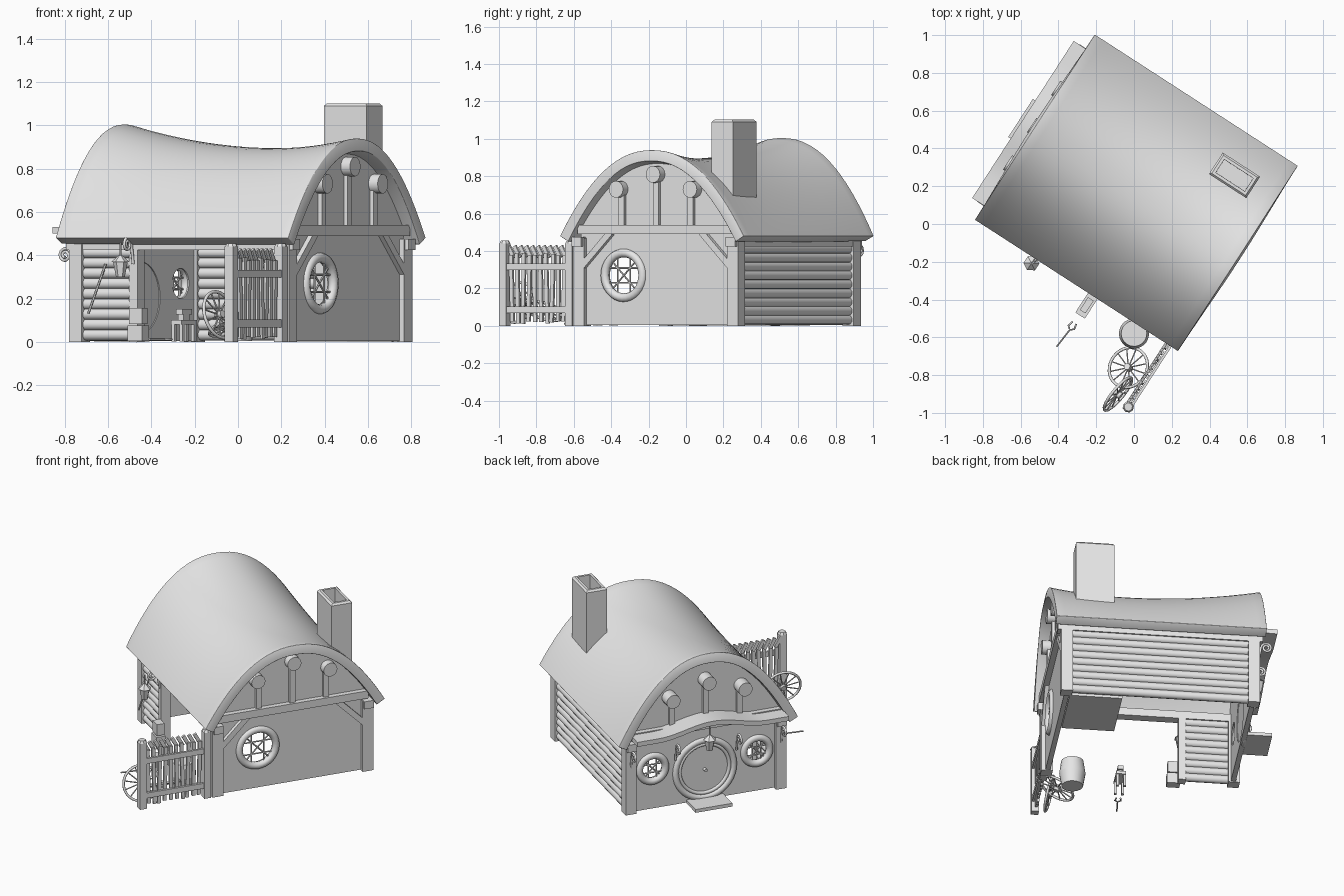
import bpy, bmesh, math, random
from mathutils import Matrix, Vector

random.seed(4)
old = bpy.data.objects.get("Cube")
if old:
    bpy.data.objects.remove(old)

# House frame: X along the ridge, Y across it, turned on the plot
HOUSE = Matrix.Translation((0.0125, 0.165, 0)) @ Matrix.Rotation(math.radians(-32.9), 4, 'Z')
grey = bpy.data.materials.new("plain_grey")
grey.use_nodes = True
grey.diffuse_color = (0.8, 0.8, 0.8, 1)
grey.node_tree.nodes["Principled BSDF"].inputs["Base Color"].default_value = (0.8, 0.8, 0.8, 1)
smooth_parts = []


def finish(name, data, smooth=False):
    obj = bpy.data.objects.new(name, data)
    bpy.context.collection.objects.link(obj)
    data.materials.append(grey)
    obj.matrix_world = HOUSE
    if smooth:
        smooth_parts.append(obj)
    return obj


def from_bm(name, bm, smooth=False):
    bmesh.ops.recalc_face_normals(bm, faces=bm.faces)
    mesh = bpy.data.meshes.new(name)
    bm.to_mesh(mesh)
    bm.free()
    return finish(name, mesh, smooth)


def box(name, centre, size, turn=Matrix()):
    bm = bmesh.new()
    bmesh.ops.create_cube(bm, size=1, matrix=Matrix.Translation(centre) @ turn @ Matrix.Diagonal((*size, 1)))
    return from_bm(name, bm)


def rod(name, a, b, r, r2=None, sides=12):
    a, b = Vector(a), Vector(b)
    turn = (b - a).to_track_quat('Z', 'Y').to_matrix().to_4x4()
    bm = bmesh.new()
    bmesh.ops.create_cone(bm, cap_ends=True, segments=sides, radius1=r, radius2=r if r2 is None else r2,
                          depth=(b - a).length, matrix=Matrix.Translation((a + b) / 2) @ turn)
    return from_bm(name, bm, sides > 8)


def tube(name, points, r, closed=False):
    curve = bpy.data.curves.new(name, 'CURVE')
    curve.dimensions, curve.bevel_depth, curve.bevel_resolution = '3D', r, 2
    curve.use_fill_caps = True
    spline = curve.splines.new('POLY')
    spline.points.add(len(points) - 1)
    for p, co in zip(spline.points, points):
        p.co = (*co, 1)
    spline.use_cyclic_u = closed
    return finish(name, curve)


def circle(centre, r, a_axis, b_axis, n=32):
    c, a, b = Vector(centre), Vector(a_axis), Vector(b_axis)
    return [c + r * (math.cos(t) * a + math.sin(t) * b) for t in (2 * math.pi * i / n for i in range(n))]


def apply_modifiers(obj):
    graph = bpy.context.evaluated_depsgraph_get()
    mesh = bpy.data.meshes.new_from_object(obj.evaluated_get(graph))
    obj.modifiers.clear()
    obj.data = mesh


# Saddle-backed thatch roof
def ridge(x):
    return 0.895 + (0.11 * ((0.2 - x) / 0.84) ** 2 if x < 0.2 else 0.045 * ((x - 0.2) / 0.44) ** 2)


def roof_z(x, y):
    return ridge(x) - (ridge(x) - 0.48) * abs(y / 0.585) ** 2.2


bm = bmesh.new()
NX, NY = 24, 40
grid = []
for i in range(NX + 1):
    x = -0.64 + 1.28 * i / NX
    ys = [0.585 * math.sin(math.pi / 2 * (2 * j / NY - 1)) for j in range(NY + 1)]
    grid.append([bm.verts.new((x, y, roof_z(x, y))) for y in ys])
for p, q in zip(grid, grid[1:]):
    for j in range(NY):
        bm.faces.new((p[j], q[j], q[j + 1], p[j + 1]))
roof = from_bm("thatch_roof", bm, True)
solid = roof.modifiers.new("thickness", 'SOLIDIFY')
solid.thickness, solid.offset = 0.06, -1
bevel = roof.modifiers.new("round_edge", 'BEVEL')
bevel.width, bevel.segments, bevel.limit_method, bevel.angle_limit = 0.022, 3, 'ANGLE', math.radians(50)
apply_modifiers(roof)


# End walls with round openings
def end_wall(name, x, holes):
    ys = [0.49 - 0.98 * i / 28 for i in range(29)]
    outline = [(-0.49, 0.005), (0.49, 0.005)] + [(y, roof_z(x, y) - 0.04) for y in ys]
    bm = bmesh.new()
    face = bm.faces.new([bm.verts.new((x - 0.015, y, z)) for y, z in outline])
    out = bmesh.ops.extrude_face_region(bm, geom=[face])
    bmesh.ops.translate(bm, vec=(0.03, 0, 0), verts=[v for v in out["geom"] if isinstance(v, bmesh.types.BMVert)])
    wall = from_bm(name, bm)
    cutters = []
    for y, z, r in holes:
        cutter = rod("wall_cutter", (x - 0.1, y, z), (x + 0.1, y, z), r, sides=32)
        smooth_parts.remove(cutter)
        cutter.hide_render = True
        cut = wall.modifiers.new("opening", 'BOOLEAN')
        cut.object, cut.operation, cut.solver = cutter, 'DIFFERENCE', 'EXACT'
        cutters.append(cutter)
    bpy.context.view_layer.update()
    apply_modifiers(wall)
    for cutter in cutters:
        bpy.data.objects.remove(cutter)


def round_window(x, y, z, r):
    tube("window_ring", circle((x, y, z), r + 0.015, (0, 1, 0), (0, 0, 1)), 0.024, True)
    for s in (-1, 1):
        k = s * r * 0.38
        half = math.sqrt(r * r - k * k)
        rod("window_bar", (x, y + k, z - half), (x, y + k, z + half), 0.005, sides=6)
        rod("window_bar", (x, y - half, z + k), (x, y + half, z + k), 0.005, sides=6)
        d = r * 0.7
        rod("window_bar", (x, y - d, z - s * d), (x, y + d, z + s * d), 0.005, sides=6)


end_wall("window_gable", 0.565, [(-0.22, 0.27, 0.105)])
round_window(0.575, -0.22, 0.27, 0.105)
end_wall("door_gable", -0.565, [(-0.34, 0.27, 0.07), (0.34, 0.27, 0.07), (0, 0.205, 0.165)])
for y in (-0.34, 0.34):
    round_window(-0.575, y, 0.27, 0.07)

# Round door, frame, knob and step
rod("round_door", (-0.555, 0, 0.205), (-0.575, 0, 0.205), 0.17, sides=40)
for r, thick in ((0.19, 0.022), (0.162, 0.012)):
    tube("door_frame", circle((-0.575, 0, 0.21), r, (0, 1, 0), (0, 0, 1), 40), thick, True)
rod("door_knob", (-0.57, 0, 0.205), (-0.6, 0, 0.205), 0.01)
box("door_step", (-0.655, 0, 0.012), (0.15, 0.24, 0.022))

# Wavy canopy over the door
bm = bmesh.new()
rows = []
for i in range(33):
    y = -0.495 + 0.99 * i / 32
    z = 0.505 + 0.055 * (0.5 + 0.5 * math.cos(min(abs(y) / 0.36, 1) * math.pi))
    rows.append([bm.verts.new((x, y, z + dz)) for x, dz in ((-0.56, 0), (-0.715, -0.005), (-0.715, 0.025), (-0.56, 0.03))])
for p, q in zip(rows, rows[1:]):
    for k in range(4):
        bm.faces.new((p[k], q[k], q[k - 3], p[k - 3]))
bm.faces.new(rows[0])
bm.faces.new(rows[-1])
from_bm("door_canopy", bm, True)

# Timber frame: posts, plates, tie beams, braces, studs and purlins
for x in (-0.57, 0.57):
    out = 0.025 if x > 0 else -0.025
    for y in (-0.49, 0.49):
        box("corner_post", (x, y, 0.235), (0.07, 0.07, 0.47))
        s = 1 if y > 0 else -1
        if x > 0:
            turn = Matrix.Rotation(s * math.radians(45), 4, 'X')
            box("corner_brace", (x + 0.02, y - s * 0.105, 0.405), (0.03, 0.035, 0.27), turn)
    box("tie_beam", (x + out * 0.6, 0, 0.515), (0.06, 0.98, 0.05))
    for y, top in ((-0.22, 0.72), (0, 0.8), (0.22, 0.72)):
        box("gable_stud", (x + out * 0.7, y, (0.53 + top) / 2), (0.025, 0.035, top - 0.53))
for y, z in ((-0.235, 0.73), (0, 0.81), (0.235, 0.73)):
    rod("purlin", (-0.66, y, z), (0.63, y, z), 0.045, sides=16)
for y in (-0.49, 0.49):
    box("wall_plate", (0, y, 0.45), (1.25, 0.06, 0.05))


# Log walls; the front side is half open as a porch
def log_wall(x0, x1, y):
    for i in range(9):
        z = 0.032 + i * 0.0475
        rod("wall_log", (x0, y, z), (x1, y, z), 0.026, sides=10)


log_wall(-0.55, 0.55, 0.49)
log_wall(-0.55, -0.27, -0.49)
box("porch_post", (-0.255, -0.49, 0.22), (0.045, 0.06, 0.44))

# Chimney with a hollow top, and the fireplace under it
bm = bmesh.new()
bmesh.ops.create_cube(bm, size=1, matrix=Matrix.Translation((0.386, 0.36, 0.72)) @ Matrix.Diagonal((0.235, 0.135, 0.74, 1)))
top = max(bm.faces, key=lambda f: f.calc_center_median().z)
for edge_gap, drop in ((0.015, 0.012), (0.022, 0), (0.001, -0.1)):
    bmesh.ops.inset_region(bm, faces=[top], thickness=edge_gap, depth=0)
    bmesh.ops.translate(bm, verts=top.verts, vec=(0, 0, drop))
from_bm("chimney", bm)
box("hearth", (0.386, 0.26, 0.02), (0.32, 0.4, 0.035))
box("fireplace", (0.386, 0.36, 0.22), (0.3, 0.2, 0.4))


# Hanging lanterns and scroll brackets
def lantern(x, y, z):
    rod("lantern_hook", (x, y, z + 0.05), (x, y, z + 0.12), 0.004, sides=6)
    rod("lantern_cap", (x, y, z + 0.03), (x, y, z + 0.06), 0.042, 0.008, 6)
    rod("lantern_body", (x, y, z - 0.04), (x, y, z + 0.03), 0.02, 0.034, 6)


def scroll(x, y, z, dx, dy):
    pts = []
    for i in range(30):
        t = i / 29
        r, a = 0.034 * (1 - 0.75 * t), math.pi + t * 3.6 * math.pi
        reach = 0.05 + r * math.cos(a)
        pts.append((x + dx * reach, y + dy * reach, z - r * math.sin(a)))
    tube("scroll_bracket", [(x, y, z - 0.09)] + pts, 0.007)


lantern(-0.66, 0, 0.41)
for y in (-0.49, -0.2, 0.2, 0.49):
    scroll(-0.6, y, 0.4, -1, 0)
scroll(-0.255, -0.52, 0.45, 0, -1)
lantern(-0.264, -0.615, 0.34)

# Picket fence with a tall end post
for y, h in ((-0.555, 0.44), (-0.975, 0.44)):
    box("fence_post", (0.58, y, h / 2), (0.045, 0.045, h))
    rod("post_cap", (0.58, y, h), (0.58, y, h + 0.015), 0.03, 0.022, 8)
for z in (0.085, 0.315):
    box("fence_rail", (0.592, -0.765, z), (0.014, 0.42, 0.035))
for i in range(10):
    y = -0.6 - i * 0.037
    lean = random.uniform(-0.04, 0.04)
    box("picket", (0.575, y, 0.2), (0.014, 0.022, 0.37 + random.uniform(-0.02, 0.01)), Matrix.Rotation(lean, 4, 'X'))
    box("picket_tip", (0.565, y - 0.01, 0.395), (0.014, 0.022, 0.07), Matrix.Rotation(0.5, 4, 'X'))


# Cart wheels leaning by the fence
def wheel(centre, normal, r):
    c, n = HOUSE.inverted() @ Vector(centre), HOUSE.to_3x3().inverted() @ Vector(normal).normalized()
    a = n.orthogonal().normalized()
    b = n.cross(a)
    tube("wheel_rim", circle(c, r, a, b), 0.008, True)
    rod("wheel_hub", c - n * 0.02, c + n * 0.02, 0.018)
    for p in circle(c, r, a, b, 12):
        rod("wheel_spoke", c, p, 0.004, sides=6)


wheel((-0.03, -0.76, 0.08), (-0.35, 0.25, 0.8), 0.11)
wheel((-0.085, -0.9, 0.125), (0.75, -0.62, 0.25), 0.11)

# Barrel, bench, anvil on its block, crate and tools
to_house = HOUSE.inverted()
c = to_house @ Vector((0, -0.58, 0))
for z0, z1, r0, r1 in ((0.005, 0.09, 0.065, 0.08), (0.09, 0.175, 0.08, 0.068)):
    rod("barrel", c + Vector((0, 0, z0)), c + Vector((0, 0, z1)), r0, r1, 20)
c = to_house @ Vector((-0.25, -0.43, 0))
box("anvil_block_top", c + Vector((0, 0, 0.09)), (0.06, 0.13, 0.02))
for sx in (-1, 1):
    for sy in (-1, 1):
        box("block_leg", c + Vector((sx * 0.022, sy * 0.05, 0.042)), (0.016, 0.02, 0.08))
box("anvil_foot", c + Vector((0, 0, 0.115)), (0.03, 0.05, 0.03))
box("anvil_top", c + Vector((0, 0, 0.14)), (0.035, 0.08, 0.025))
c = to_house @ Vector((-0.46, -0.18, 0))
box("stool", c + Vector((0, 0, 0.04)), (0.08, 0.06, 0.07))
box("crate", c + Vector((0, 0, 0.12)), (0.07, 0.05, 0.075))
a, b = to_house @ Vector((-0.41, -0.65, 0.012)), to_house @ Vector((-0.34, -0.56, 0.012))
rod("tong_handle", a, b, 0.005, sides=6)
tube("tong_jaw", [b + Vector(p) for p in ((-0.012, 0.045, 0), (-0.018, 0.015, 0), (0, 0, 0), (0.018, 0.015, 0), (0.012, 0.045, 0))], 0.005)
rod("leaning_pole", (-0.47, -0.57, 0.13), (-0.4, -0.53, 0.36), 0.006, sides=6)

# Soft shading on rounded parts
bpy.ops.object.select_all(action='DESELECT')
for obj in smooth_parts:
    obj.select_set(True)
bpy.context.view_layer.objects.active = roof
bpy.ops.object.shade_smooth_by_angle(angle=math.radians(40))
